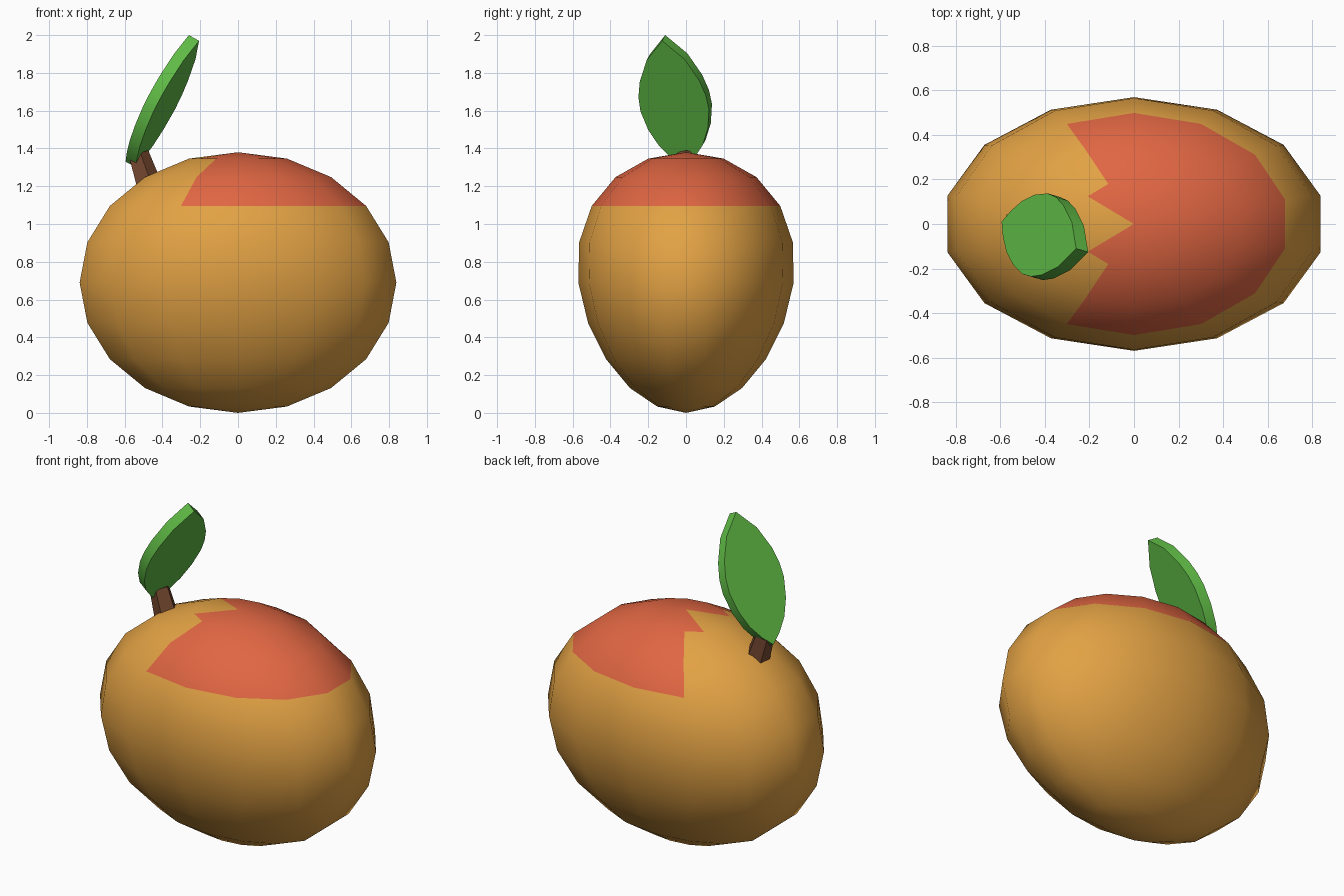
import bpy
import bmesh
from math import sin, cos, pi, radians
from mathutils import Vector

cube = bpy.data.objects.get("Cube")
if cube:
    bpy.data.objects.remove(cube)


def material(name, rgb):
    mat = bpy.data.materials.new(name)
    mat.use_nodes = True
    color = (*rgb, 1)
    mat.diffuse_color = color
    mat.node_tree.nodes["Principled BSDF"].inputs["Base Color"].default_value = color
    return mat


def finish(name, bm, mats, smooth_angle):
    bmesh.ops.recalc_face_normals(bm, faces=bm.faces)
    mesh = bpy.data.meshes.new(name)
    bm.to_mesh(mesh)
    bm.free()
    for mat in mats:
        mesh.materials.append(mat)
    if smooth_angle:
        mesh.shade_smooth()
        mesh.set_sharp_from_angle(angle=radians(smooth_angle))
    obj = bpy.data.objects.new(name, mesh)
    bpy.context.collection.objects.link(obj)
    return obj


orange = material("ripe_orange", (0.76, 0.36, 0.058))
red = material("blush_red", (0.745, 0.133, 0.055))
green = material("leaf_green", (0.117, 0.50, 0.061))
brown = material("stem_brown", (0.181, 0.065, 0.03))

# Fruit: faceted ellipsoid whose depth narrows toward the bottom
SEGMENTS, RINGS = 14, 10
HALF_X, HALF_Y, HALF_Z = 0.86, 0.57, 0.69
bm = bmesh.new()
rings = []
for r in range(1, RINGS):
    polar = pi * r / RINGS
    height, radius = cos(polar), sin(polar)
    depth = HALF_Y * (1 + 0.14 * height)
    rings.append([
        bm.verts.new((HALF_X * radius * sin(2 * pi * s / SEGMENTS),
                      depth * radius * cos(2 * pi * s / SEGMENTS),
                      HALF_Z * (1 + height)))
        for s in range(SEGMENTS)])
top = bm.verts.new((0, 0, 2 * HALF_Z))
bottom = bm.verts.new((0, 0, 0))
for s in range(SEGMENTS):
    n = (s + 1) % SEGMENTS
    bm.faces.new((top, rings[0][s], rings[0][n]))
    bm.faces.new((bottom, rings[-1][n], rings[-1][s]))
    for upper, lower in zip(rings, rings[1:]):
        bm.faces.new((upper[s], lower[s], lower[n], upper[n]))

# Blush: upper faces away from the stem
for face in bm.faces:
    center = sum((v.co for v in face.verts), Vector()) / len(face.verts)
    face.material_index = int(center.z > 1.12 and center.x > -0.143)
finish("fruit", bm, [orange, red], 180)

# Stem: short tapered five-sided stick leaning outward
base, tip = Vector((-0.46, 0, 1.16)), Vector((-0.53, 0.005, 1.372))
axis = tip - base
bm = bmesh.new()
bmesh.ops.create_cone(bm, cap_ends=True, segments=5, radius1=0.075, radius2=0.058,
                      depth=axis.length)
bmesh.ops.transform(bm, matrix=axis.to_track_quat("Z", "Y").to_matrix().to_4x4(), verts=bm.verts)
bmesh.ops.translate(bm, vec=(base + tip) / 2, verts=bm.verts)
finish("stem", bm, [brown], 0)

# Leaf: flat pointed outline given thickness
base, tip = Vector((-0.595, 0.01, 1.33)), Vector((-0.26, -0.11, 2.0))
thickness = Vector((0.054, -0.016, -0.03))
side = (tip - base).cross(thickness).normalized()
half_outline = [(0.07, 0.06), (0.17, 0.12), (0.3, 0.165), (0.45, 0.19),
                (0.56, 0.187), (0.68, 0.165), (0.85, 0.105)]
outline = ([base] + [base.lerp(tip, t) + side * w for t, w in half_outline]
           + [tip] + [base.lerp(tip, t) - side * w for t, w in reversed(half_outline)])
bm = bmesh.new()
blade = bm.faces.new([bm.verts.new(p) for p in outline])
extruded = bmesh.ops.extrude_face_region(bm, geom=[blade], use_keep_orig=True)
bmesh.ops.translate(bm, vec=thickness,
                    verts=[g for g in extruded["geom"] if isinstance(g, bmesh.types.BMVert)])
finish("leaf", bm, [green], 35)
